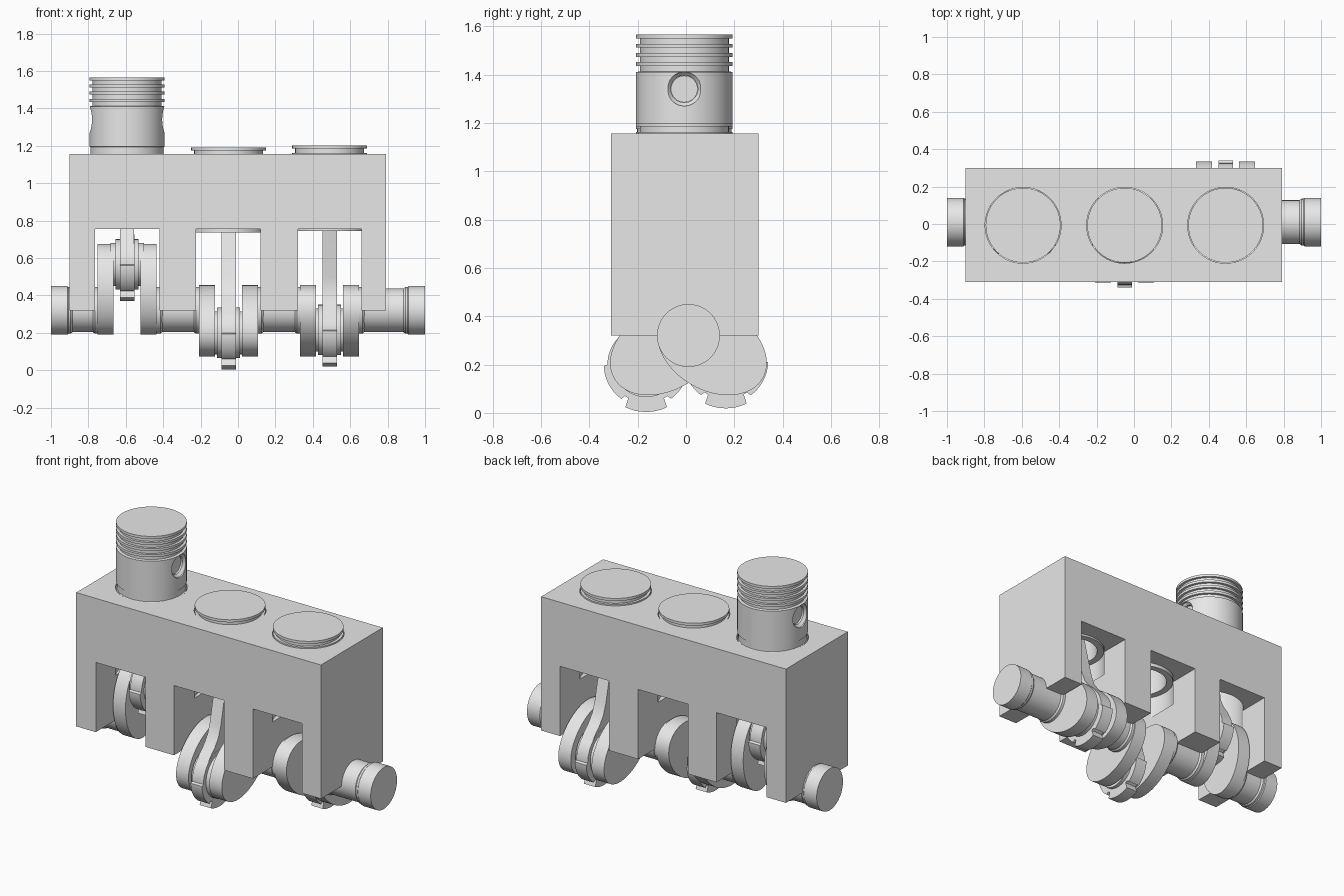
import bpy, bmesh
from math import sin, cos, pi, radians, hypot, atan2
from mathutils import Matrix, Vector

cube = bpy.data.objects.get("Cube")
if cube:
    bpy.data.objects.remove(cube, do_unlink=True)

steel = bpy.data.materials.new("plain_grey_metal")
steel.use_nodes = True
GREY = (0.8, 0.8, 0.8, 1)
steel.diffuse_color = GREY
steel.node_tree.nodes["Principled BSDF"].inputs["Base Color"].default_value = GREY

AXIS_Y, AXIS_Z = 0.01, 0.32      # crankshaft axis
BORE_Y = -0.007


def make(name, bm):
    bmesh.ops.remove_doubles(bm, verts=bm.verts, dist=1e-5)
    bmesh.ops.recalc_face_normals(bm, faces=bm.faces)
    mesh = bpy.data.meshes.new(name)
    bm.to_mesh(mesh)
    bm.free()
    mesh.materials.append(steel)
    obj = bpy.data.objects.new(name, mesh)
    bpy.context.collection.objects.link(obj)
    smooth(obj)
    return obj


def smooth(obj):
    bpy.ops.object.select_all(action='DESELECT')
    obj.select_set(True)
    bpy.context.view_layer.objects.active = obj
    bpy.ops.object.shade_smooth_by_angle(angle=radians(30))


def prism(name, pts, axis, start, end):
    """Extrude a 2D outline along x (points y, z) or y (points x, z)."""
    bm = bmesh.new()
    place = (lambda p: (start, p[0], p[1])) if axis == 'X' else (lambda p: (p[0], start, p[1]))
    face = bm.faces.new([bm.verts.new(place(p)) for p in pts])
    out = bmesh.ops.extrude_face_region(bm, geom=[face])
    step = Vector((end - start, 0, 0) if axis == 'X' else (0, end - start, 0))
    bmesh.ops.translate(bm, vec=step, verts=[v for v in out["geom"] if isinstance(v, bmesh.types.BMVert)])
    return make(name, bm)


def lathe(name, profile, axis, centre):
    """Revolve (radius, height) points about z, or about x when axis is X."""
    bm = bmesh.new()
    verts = [bm.verts.new((r, 0, h)) for r, h in profile]
    edges = [bm.edges.new(pair) for pair in zip(verts, verts[1:])]
    bmesh.ops.spin(bm, geom=verts + edges, cent=(0, 0, 0), axis=(0, 0, 1),
                   angle=2 * pi, steps=64, use_merge=True)
    if axis == 'X':
        bm.transform(Matrix.Rotation(pi / 2, 4, 'Y'))
    bm.transform(Matrix.Translation(centre))
    return make(name, bm)


def rod_x(name, r, x0, x1, y, z):
    return lathe(name, [(0, x0), (r, x0), (r, x1), (0, x1)], 'X', (0, y, z))


def cut(obj, cutter):
    mod = obj.modifiers.new("cut", 'BOOLEAN')
    mod.operation = 'DIFFERENCE'
    mod.object = cutter
    bpy.context.view_layer.objects.active = obj
    bpy.ops.object.modifier_apply(modifier=mod.name)
    bpy.data.objects.remove(cutter, do_unlink=True)
    smooth(obj)


# Engine block: comb outline with three crank openings, then three bores
slots = [(-0.765, -0.42), (-0.225, 0.12), (0.32, 0.66)]
outline = [(-0.9, 1.155), (-0.9, AXIS_Z)]
for a, b in slots:
    outline += [(a, AXIS_Z), (a, 0.755), (b, 0.755), (b, AXIS_Z)]
outline += [(0.79, AXIS_Z), (0.79, 1.155)]
block = prism("engine_block", outline, 'Y', -0.31, 0.3)

# Cylinder x, piston top z, crank pin (y, z), direction of the throw
cylinders = [(-0.593, 1.565, (0.0, 0.565), 90),
             (-0.05, 1.19, (-0.165, 0.2), 210),
             (0.49, 1.2, (0.165, 0.215), 330)]

for x, *_ in cylinders:
    cut(block, lathe("bore_cutter", [(0, 0.6), (0.203, 0.6), (0.203, 1.3), (0, 1.3)],
                     'Z', (x, BORE_Y, 0)))


def piston(n, x, top):
    R, G = 0.2, 0.184
    prof = [(0, 0)]
    for i in range(4):           # ring lands and grooves
        h = -0.038 * i
        prof += [(R, h), (R, h - 0.016), (G, h - 0.016), (G, h - 0.038)]
    prof += [(R, -0.155), (R, -0.37), (0.195, -0.372), (0.195, -0.41), (R, -0.412),
             (R, -0.455), (0.16, -0.455), (0.16, -0.1), (0, -0.1)]
    body = lathe(f"piston_{n}", prof, 'Z', (x, BORE_Y, top))
    z = top - 0.225
    # chamfered wrist pin hole
    hole = [(0, -0.25), (0.07, -0.25), (0.07, -0.19), (0.056, -0.175),
            (0.056, 0.175), (0.07, 0.19), (0.07, 0.25), (0, 0.25)]
    cut(body, lathe("pin_cutter", hole, 'X', (x, BORE_Y, z)))
    rod_x(f"wrist_pin_{n}", 0.055, x - 0.165, x + 0.165, BORE_Y, z)
    return z


def big_end_radius(deg):
    """Bearing cap radius, measured in degrees away from straight down."""
    if deg < 27:
        return 0.196
    return 0.157 if deg < 35 else 0.175


def connecting_rod(n, x, pin, wrist_z):
    py, pz = pin
    ring = []
    for i in range(180):
        a = 2 * i
        r = big_end_radius(min(a, 360 - a)) if min(a, 360 - a) < 90 else 0.16
        ring.append((py + r * sin(radians(a)), pz - r * cos(radians(a))))
    prism(f"rod_big_end_{n}", ring, 'X', x - 0.039, x + 0.039)
    # flared shank between the crank pin and the wrist pin
    dy, dz = BORE_Y - py, wrist_z - pz
    length = hypot(dy, dz)
    u, v = dy / length, dz / length
    half = [(0.05, 0.15), (0.12, 0.12), (0.17, 0.085), (0.23, 0.058), (0.3, 0.048), (length, 0.043)]
    side = [(t, w) for t, w in half] + [(t, -w) for t, w in reversed(half)]
    prism(f"rod_shank_{n}", [(py + u * t + v * w, pz + v * t - u * w) for t, w in side],
          'X', x - 0.038, x + 0.038)
    rod_x(f"rod_small_end_{n}", 0.085, x - 0.045, x + 0.045, BORE_Y, wrist_z)
    # bearing shell and crank pin
    rod_x(f"rod_bearing_{n}", 0.135, x - 0.062, x + 0.062, py, pz)
    rod_x(f"crank_pin_{n}", 0.115, x - 0.09, x + 0.09, py, pz)


def crank_webs(n, x, angle):
    """Pair of oval webs reaching from the shaft to the crank pin."""
    u, v = cos(radians(angle)), sin(radians(angle))
    oval = []
    for i in range(72):
        t = 2 * pi * i / 72
        a, b = 0.1125 + 0.2425 * cos(t), 0.17 * sin(t)
        oval.append((AXIS_Y + u * a - v * b, AXIS_Z + v * a + u * b))
    for side, sign in (("right", -1), ("left", 1)):
        prism(f"crank_web_{n}_{side}", oval, 'X', x + sign * 0.072, x + sign * 0.158)


for n, (x, top, pin, angle) in enumerate(cylinders, 1):
    connecting_rod(n, x, pin, piston(n, x, top))
    crank_webs(n, x, angle)

# Main journals with a collar against each web
journals = [(-0.92, -0.74), (-0.44, -0.2), (0.1, 0.34), (0.64, 0.92)]
for n, (a, b) in enumerate(journals, 1):
    lathe(f"main_journal_{n}", [(0, a), (0.125, a), (0.125, a + 0.025), (0.117, a + 0.035),
                                (0.117, b - 0.035), (0.125, b - 0.025), (0.125, b), (0, b)],
          'X', (0, AXIS_Y, AXIS_Z))

# End flanges
for name, s in (("right_end_flange", -1), ("left_end_flange", 1)):
    lathe(name, [(0, s * 0.9), (0.118, s * 0.9), (0.13, s * 0.912), (0.13, s), (0, s)],
          'X', (0, AXIS_Y, AXIS_Z))
